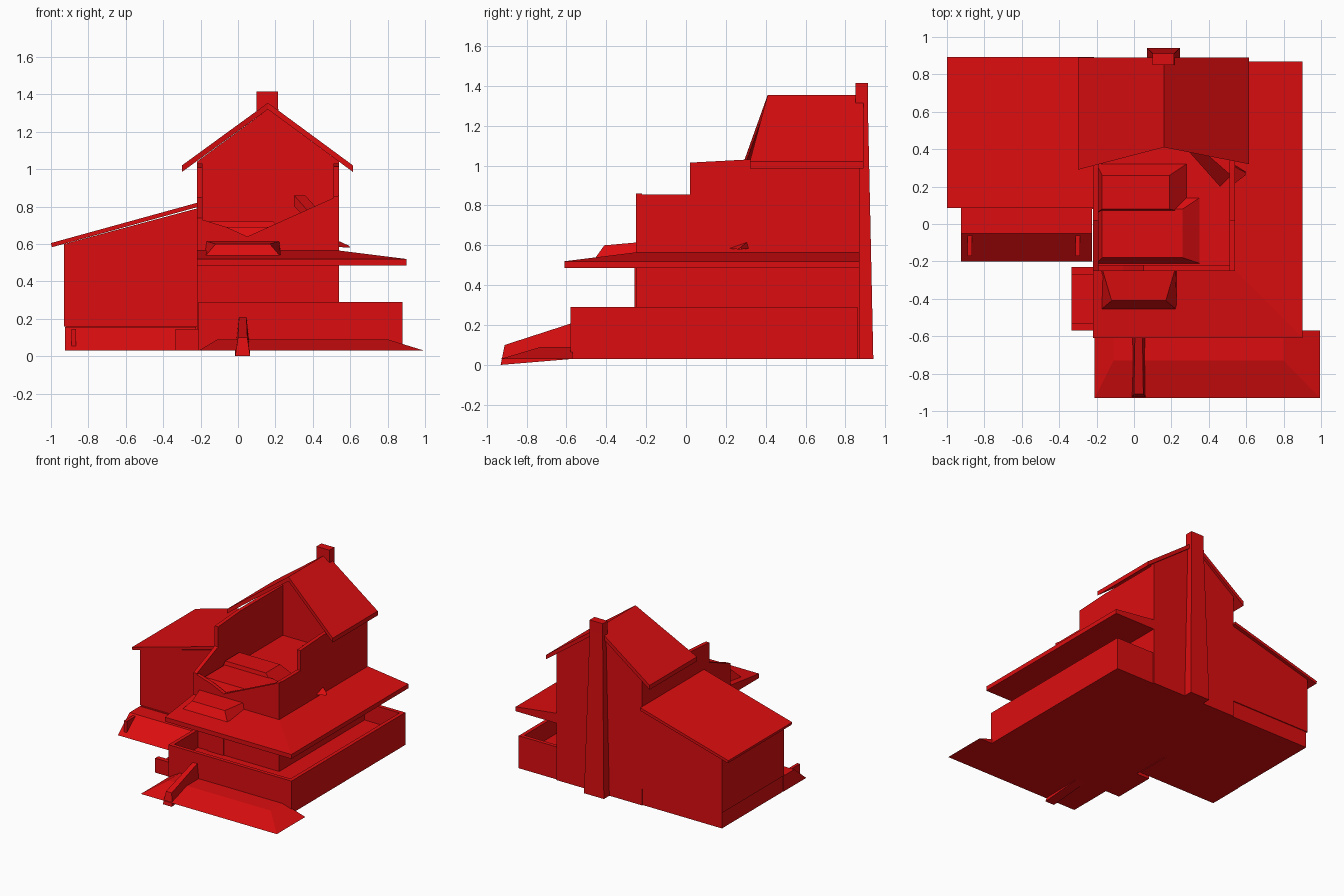
import bpy
import bmesh

cube = bpy.data.objects.get("Cube")
if cube:
    bpy.data.objects.remove(cube, do_unlink=True)

red = bpy.data.materials.new("red_paint")
red.use_nodes = True
RED = (0.72, 0.004, 0.005, 1.0)
red.diffuse_color = RED
red.node_tree.nodes["Principled BSDF"].inputs["Base Color"].default_value = RED


def loft(name, lower, upper):
    """Closed solid between two matching outlines."""
    bm = bmesh.new()
    a = [bm.verts.new(p) for p in lower]
    b = [bm.verts.new(p) for p in upper]
    n = len(a)
    bm.faces.new(a[::-1])
    bm.faces.new(b)
    for i in range(n):
        j = (i + 1) % n
        bm.faces.new((a[i], a[j], b[j], b[i]))
    bmesh.ops.recalc_face_normals(bm, faces=bm.faces)
    mesh = bpy.data.meshes.new(name)
    bm.to_mesh(mesh)
    bm.free()
    mesh.materials.append(red)
    ob = bpy.data.objects.new(name, mesh)
    bpy.context.collection.objects.link(ob)
    return ob


def rect(x0, x1, y0, y1, z):
    return [(x0, y0, z), (x1, y0, z), (x1, y1, z), (x0, y1, z)]


def box(name, x0, x1, y0, y1, z0, z1):
    return loft(name, rect(x0, x1, y0, y1, z0), rect(x0, x1, y0, y1, z1))


def prism_x(name, yz, x0, x1):
    return loft(name, [(x0, y, z) for y, z in yz], [(x1, y, z) for y, z in yz])


def prism_y(name, xz, y0, y1):
    return loft(name, [(x, y0, z) for x, z in xz], [(x, y1, z) for x, z in xz])


def slab(name, quad, shift):
    """Sloping sheet whose underside is shifted by (dx, dz)."""
    return loft(name, [(x + shift[0], y, z + shift[1]) for x, y, z in quad], quad)


BASE = 0.03
L, R, F, B = -0.22, 0.54, -0.25, 0.87   # main house walls
T = 0.03                                # wall thickness
FLOOR = 0.63

# Main house: solid lower storey and broken upper walls
box("house_lower_storey", L, R, F, B, BASE, FLOOR)
prism_y("broken_front_wall", [(L, FLOOR), (R, FLOOR), (R, 0.86), (0.05, 0.64),
                              (-0.06, 0.69), (L + T, 0.73), (L, 0.74)], F, F + T)
prism_x("left_upper_wall", [(F, FLOOR), (B, FLOOR), (B, 1.03), (0.3, 1.03),
                            (0.02, 1.01), (0.02, 0.85), (F, 0.74)], L, L + T)
prism_x("right_upper_wall", [(F, FLOOR), (B, FLOOR), (B, 1.03), (0.3, 1.03), (0.02, 1.015),
                             (0.02, 0.855), (F, 0.855)], R - T, R)
prism_y("back_gable_wall", [(L, FLOOR), (R, FLOOR), (R, 1.04), (0.16, 1.32), (L, 1.04)],
        B - T, B)

# Collapsed floor pieces and a fallen beam inside
loft("front_floor_slab", rect(-0.2, 0.35, -0.21, 0.14, FLOOR),
     rect(-0.17, 0.26, -0.18, 0.08, 0.69))
loft("rear_floor_slab", rect(-0.2, 0.28, 0.06, 0.32, FLOOR),
     rect(-0.17, 0.19, 0.08, 0.26, 0.72))
loft("fallen_beam", [(0.3, 0.38, 0.80), (0.36, 0.4, 0.80), (0.36, 0.4, 0.86), (0.3, 0.38, 0.86)],
     [(0.46, 0.2, 0.64), (0.52, 0.26, 0.64), (0.52, 0.26, 0.68), (0.46, 0.2, 0.68)])
loft("beam_end", [(R - 0.01, 0.21, 0.585), (R - 0.01, 0.32, 0.585), (R - 0.01, 0.31, 0.62)],
     [(0.595, 0.26, 0.58), (0.595, 0.28, 0.58), (0.595, 0.275, 0.59)])

# Gable roof with a ragged front edge
for side, eave, front, dx in (("left", -0.3, 0.29, 0.02), ("right", 0.615, 0.32, -0.02)):
    slab(side + "_gable_roof", [(0.16, 0.41, 1.355), (0.16, 0.89, 1.355),
                                (eave, 0.89, 1.02), (eave, front, 1.02)], (0, -0.035))

# Tapered chimney and its cap
loft("chimney_breast", rect(0.07, 0.245, 0.86, 0.94, BASE), rect(0.1, 0.215, 0.85, 0.912, 1.33))
box("chimney_cap", 0.1, 0.215, 0.85, 0.912, 1.32, 1.415)

# Side wing with lean-to roof
prism_y("wing_walls", [(-0.93, 0.16), (L, 0.16), (L, 0.79), (-0.93, 0.6)], 0.09, 0.87)
box("wing_plinth", -0.922, L, 0.08, 0.862, BASE, 0.16)
slab("wing_roof", [(-1, 0.085, 0.605), (L, 0.085, 0.82), (L, 0.892, 0.82),
                   (-1, 0.892, 0.605)], (0.005, -0.022))
prism_x("wing_porch", [(-0.2, BASE), (0.09, BASE), (0.09, 0.155), (-0.05, 0.155)],
        -0.925, -0.225)
for name, x in (("outer", -0.878), ("inner", -0.302)):
    box(name + "_porch_fin", x - 0.012, x + 0.012, -0.17, -0.06, 0.05, 0.145)

# Terrace: deck with a parapet round the outside
TL, TR, TF, TB = -0.21, 0.88, -0.58, 0.86
box("terrace_deck", TL, TR, TF, TB, BASE, 0.15)
box("front_parapet", TL, TR, TF, TF + T, 0.15, 0.29)
box("right_parapet", TR - T, TR, TF + T, TB, 0.15, 0.29)
box("back_parapet", R, TR - T, TB - T, TB, 0.15, 0.29)
box("left_parapet", TL, TL + T, TF + T, F, 0.15, 0.29)
box("front_door_panel", -0.09, 0.05, F - 0.008, F, 0.15, 0.485)

# Side steps with low cheek walls
box("side_step", -0.335, TL, -0.57, -0.23, BASE, 0.09)
for name, y0, y1 in (("front", -0.57, -0.53), ("rear", -0.27, -0.23)):
    box(name + "_step_cheek", -0.335, TL, y0, y1, 0.09, 0.145)

# Sloping ground skirt and stair buttress
loft("ground_skirt", rect(-0.21, 0.995, -0.93, -0.57, BASE),
     rect(-0.11, 0.8, -0.73, -0.57, 0.09))
loft("stair_buttress", [(-0.015, -0.93, 0), (0.065, -0.93, 0), (0.065, -0.57, BASE),
                        (-0.015, -0.57, BASE)],
     [(0.0, -0.91, 0.1), (0.05, -0.91, 0.1), (0.045, -0.57, 0.21), (0.005, -0.57, 0.21)])

# Veranda roof wrapping the front and right side
VX, VF, VT = 0.9, -0.61, 0.52
low = 0.485
loft("veranda_roof_front", [(L, VF, low), (VX, VF, low), (R, F, low), (L, F, low)],
     [(L, VF, VT), (VX, VF, VT), (R, F, 0.565), (L, F, 0.565)])
loft("veranda_roof_right", [(VX, VF, low), (VX, B, low), (R, B, low), (R, F, low)],
     [(VX, VF, VT), (VX, B, VT), (R, B, 0.565), (R, F, 0.565)])
loft("veranda_roof_hump", [(-0.18, -0.46, 0.53), (0.23, -0.46, 0.53), (0.23, -0.24, 0.55),
                           (-0.18, -0.24, 0.55)],
     [(-0.12, -0.41, 0.6), (0.17, -0.41, 0.6), (0.22, -0.24, 0.615), (-0.17, -0.24, 0.615)])
